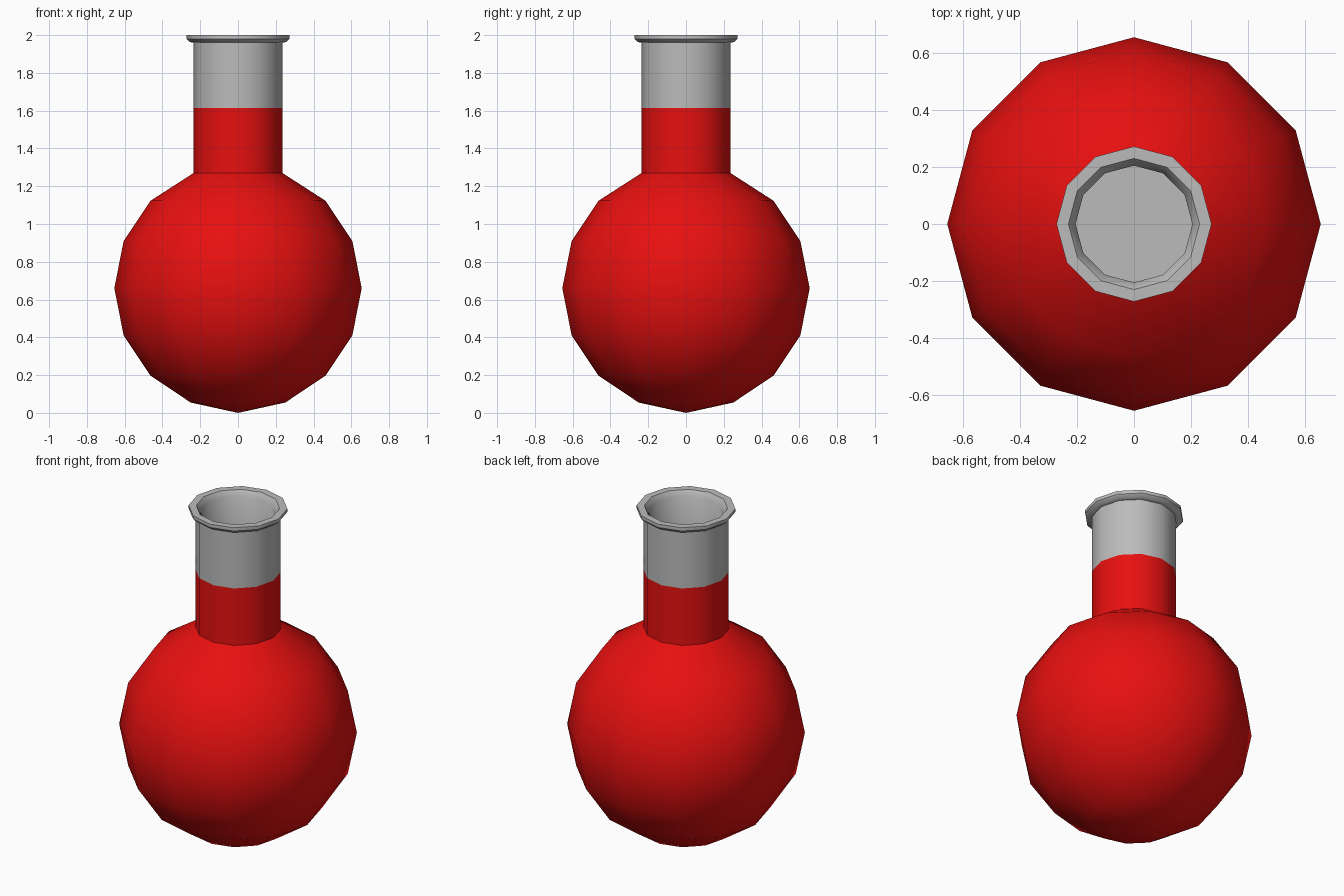
import bpy, bmesh, math

if "Cube" in bpy.data.objects:
    bpy.data.objects.remove(bpy.data.objects["Cube"])

SIDES = 12

def material(name, rgb):
    m = bpy.data.materials.new(name)
    m.diffuse_color = (*rgb, 1)
    m.use_nodes = True
    m.node_tree.nodes["Principled BSDF"].inputs["Base Color"].default_value = m.diffuse_color
    return m

red = material("red liquid", (0.8, 0.005, 0.005))
grey = material("grey glass", (0.5, 0.5, 0.5))

def lathe(name, profile, mat):
    """Revolve (radius, z) points about the z axis; radius 0 makes a pole."""
    bm = bmesh.new()
    rings = []
    for r, z in profile:
        if r == 0:
            rings.append([bm.verts.new((0, 0, z))] * SIDES)
        else:
            rings.append([bm.verts.new((r * math.cos(i * math.tau / SIDES),
                                        r * math.sin(i * math.tau / SIDES), z))
                          for i in range(SIDES)])
    for a, b in zip(rings, rings[1:]):
        for i in range(SIDES):
            j = (i + 1) % SIDES
            bm.faces.new(list(dict.fromkeys((a[i], a[j], b[j], b[i]))))
    mesh = bpy.data.meshes.new(name)
    bm.to_mesh(mesh)
    bm.free()
    mesh.materials.append(mat)
    ob = bpy.data.objects.new(name, mesh)
    bpy.context.collection.objects.link(ob)
    bpy.ops.object.select_all(action='DESELECT')
    ob.select_set(True)
    bpy.context.view_layer.objects.active = ob
    bpy.ops.object.shade_smooth_by_angle(angle=math.radians(40))
    return ob

# Round bulb and the filled lower half of the neck
R = 0.655
bulb = [(0, 0)] + [(R * math.sin(a), 0.66 - R * math.cos(a))
                   for a in (math.radians(22.5 * k) for k in range(1, 7))]
lathe("filled_bulb", bulb + [(0.235, 1.27), (0.235, 1.615)], red)

# Clear upper neck with flared lip, inner wall and closed floor
lathe("neck_and_lip", [(0.235, 1.615), (0.235, 1.96), (0.255, 1.963), (0.272, 1.98),
                       (0.272, 2.0), (0.23, 2.0), (0.205, 1.965),
                       (0.205, 1.615), (0, 1.615)], grey)
